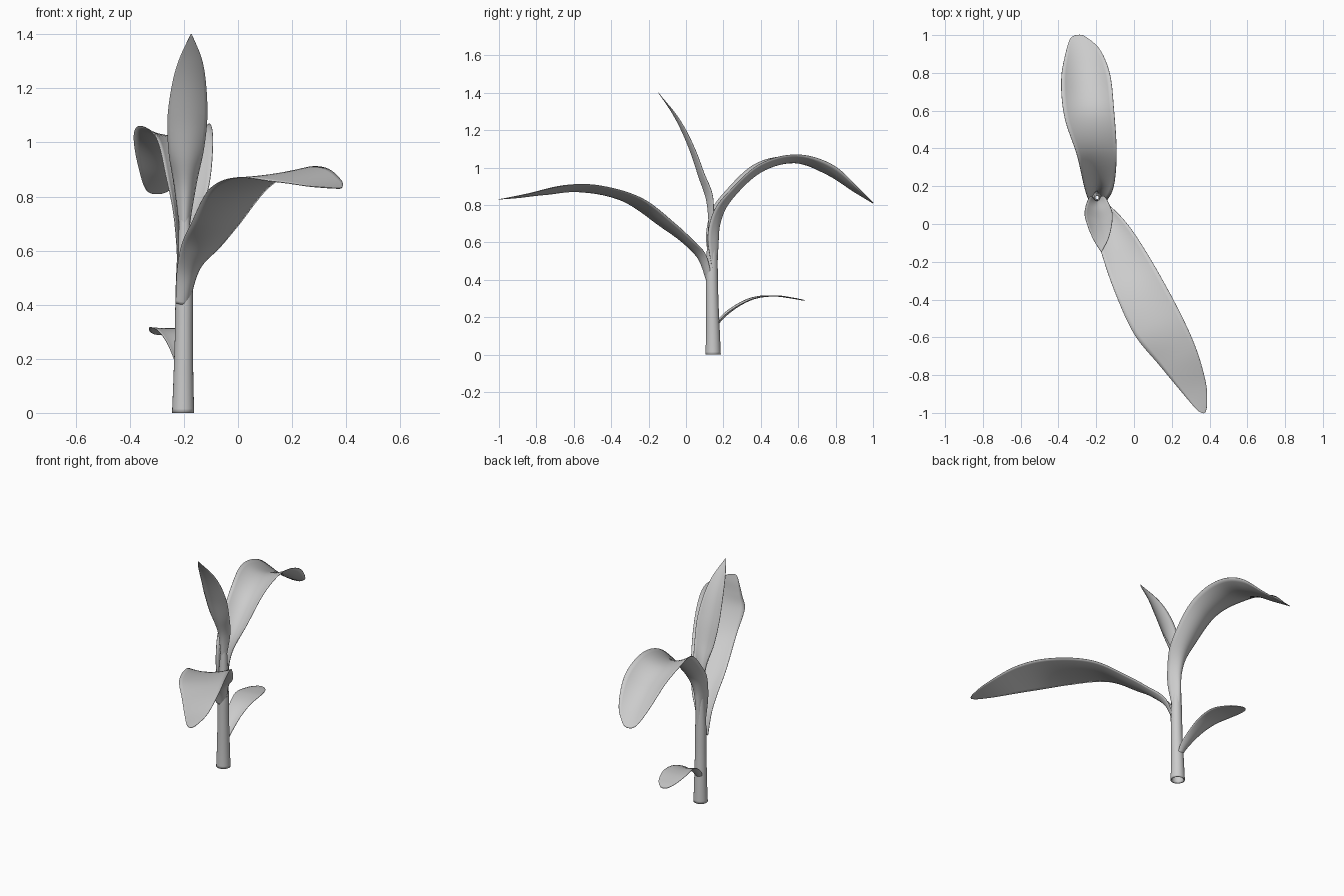
import bpy
import bmesh
import math
from mathutils import Vector

default_cube = bpy.data.objects.get("Cube")
if default_cube:
    bpy.data.objects.remove(default_cube, do_unlink=True)

# One plain grey for the whole plant
GREY = (0.6, 0.6, 0.6, 1.0)
grey = bpy.data.materials.new("plain_grey")
grey.diffuse_color = GREY
grey.use_nodes = True
grey.node_tree.nodes["Principled BSDF"].inputs["Base Color"].default_value = GREY


def catmull(a, b, c, d, t):
    """Smooth blend between the stations b and c."""
    return 0.5 * (2 * b + (c - a) * t + (2 * a - 5 * b + 4 * c - d) * t * t
                  + (3 * b - a - 3 * c + d) * t ** 3)


def smooth_stations(stations, steps):
    """Resample a list of equal-length rows along a smooth curve."""
    padded = [stations[0]] + stations + [stations[-1]]
    rows = []
    for i in range(len(stations) - 1):
        quad = padded[i:i + 4]
        for s in range(steps):
            rows.append([catmull(*values, s / steps) for values in zip(*quad)])
    rows.append(list(stations[-1]))
    return rows


def make_object(name, rows, closed):
    """Skin a grid of points into a smooth shaded mesh object."""
    bm = bmesh.new()
    grid = [[bm.verts.new(p) for p in row] for row in rows]
    count = len(grid[0])
    for lower, upper in zip(grid, grid[1:]):
        for j in range(count if closed else count - 1):
            k = (j + 1) % count
            bm.faces.new((lower[j], lower[k], upper[k], upper[j]))
    for face in bm.faces:
        face.smooth = True
    mesh = bpy.data.meshes.new(name)
    bm.to_mesh(mesh)
    bm.free()
    mesh.materials.append(grey)
    obj = bpy.data.objects.new(name, mesh)
    bpy.context.collection.objects.link(obj)
    return obj


def make_leaf(name, heading, stations, steps=7, across=12):
    """Sweep a cupped cross-section along a midrib.
    Each station: x, y, z, half width, roll in degrees, cup depth."""
    side = Vector((-heading[1], heading[0], 0)).normalized()
    path = smooth_stations(stations, steps)
    mids = [Vector(p[:3]) for p in path]
    rows = []
    for i, p in enumerate(path):
        tangent = mids[min(i + 1, len(mids) - 1)] - mids[max(i - 1, 0)]
        normal = tangent.cross(side).normalized()
        roll = math.radians(p[4])
        axis = side * math.cos(roll) + normal * math.sin(roll)
        upper = normal * math.cos(roll) - side * math.sin(roll)
        width = max(p[3], 0.001)
        row = []
        for j in range(across + 1):
            u = 2 * j / across - 1
            row.append(mids[i] + width * (axis * u + upper * p[5] * u * u))
        rows.append(row)
    leaf = make_object(name, rows, closed=False)
    skin = leaf.modifiers.new("thin_blade", "SOLIDIFY")
    skin.thickness = 0.003
    skin.offset = 0
    return leaf


def make_stem(name, stations, sides=24):
    """Open round tube; each station: x, y, z, radius."""
    rows = []
    for x, y, z, r in smooth_stations(stations, 5):
        angles = [math.tau * j / sides for j in range(sides)]
        rows.append([Vector((x + r * math.cos(a), y + r * math.sin(a), z))
                     for a in angles])
    stem = make_object(name, rows, closed=True)
    wall = stem.modifiers.new("stem_wall", "SOLIDIFY")
    wall.thickness = 0.006
    wall.offset = -1
    return stem


# Hollow stem, narrowing up into the heart of the plant
make_stem("stem", [
    (-0.203, 0.145, 0, 0.041),
    (-0.202, 0.144, 0.12, 0.037),
    (-0.2, 0.14, 0.3, 0.033),
    (-0.199, 0.138, 0.45, 0.032),
    (-0.198, 0.14, 0.62, 0.025),
    (-0.196, 0.14, 0.78, 0.015),
])

# Long leaf reaching forward and to the left
make_leaf("front_leaf", (0.45, -0.89), [
    (-0.198, 0.11, 0.4, 0.028, 0, 0.6),
    (-0.175, 0.07, 0.51, 0.045, 0, 0.6),
    (-0.135, -0.005, 0.59, 0.075, -6, 0.4),
    (-0.08, -0.11, 0.675, 0.1, 0, 0.25),
    (0.01, -0.3, 0.815, 0.125, 2, 0.15),
    (0.12, -0.52, 0.88, 0.135, 7, 0.05),
    (0.23, -0.7, 0.88, 0.11, 13, 0),
    (0.32, -0.87, 0.85, 0.068, 10, 0),
    (0.36, -0.97, 0.835, 0.03, 6, 0),
    (0.372, -1, 0.83, 0.006, 0, 0),
])

# Broad leaf arching over backward, wrapping the stem at its foot
make_leaf("back_leaf", (-0.12, 0.99), [
    (-0.2, 0.165, 0.42, 0.026, 0, 0.8),
    (-0.198, 0.172, 0.58, 0.034, 0, 1.7),
    (-0.194, 0.185, 0.71, 0.05, 0, 1.2),
    (-0.188, 0.245, 0.83, 0.08, 0, 0.6),
    (-0.2, 0.4, 0.975, 0.105, 0, 0.45),
    (-0.235, 0.58, 1.025, 0.132, -2, 0.3),
    (-0.253, 0.75, 0.965, 0.13, 0, 0.4),
    (-0.27, 0.9, 0.87, 0.092, 0, 0.25),
    (-0.295, 0.98, 0.822, 0.045, 0, 0.1),
    (-0.3, 1, 0.81, 0.012, 0, 0),
])

# Young upright leaf in the centre, leaning forward
make_leaf("top_leaf", (0.05, -1), [
    (-0.198, 0.125, 0.56, 0.008, 0, 0.8),
    (-0.197, 0.122, 0.7, 0.02, 0, 1),
    (-0.194, 0.108, 0.83, 0.04, 0, 0.9),
    (-0.191, 0.068, 0.95, 0.063, 0, 0.5),
    (-0.186, 0.025, 1.08, 0.073, 0, 0.35),
    (-0.18, -0.03, 1.21, 0.062, 0, 0.3),
    (-0.175, -0.085, 1.31, 0.04, 0, 0.2),
    (-0.173, -0.147, 1.4, 0.002, 0, 0),
])

# Small low leaf at the back
make_leaf("small_leaf", (-0.2, 0.98), [
    (-0.205, 0.165, 0.15, 0.014, 0, 0.4),
    (-0.21, 0.2, 0.195, 0.03, 0, 0.4),
    (-0.223, 0.28, 0.258, 0.045, 0, 0.2),
    (-0.238, 0.37, 0.3, 0.062, 0, 0.1),
    (-0.255, 0.47, 0.312, 0.073, 0, 0.05),
    (-0.272, 0.57, 0.302, 0.055, 0, 0),
    (-0.285, 0.622, 0.292, 0.026, 0, 0),
    (-0.288, 0.635, 0.29, 0.006, 0, 0),
])
